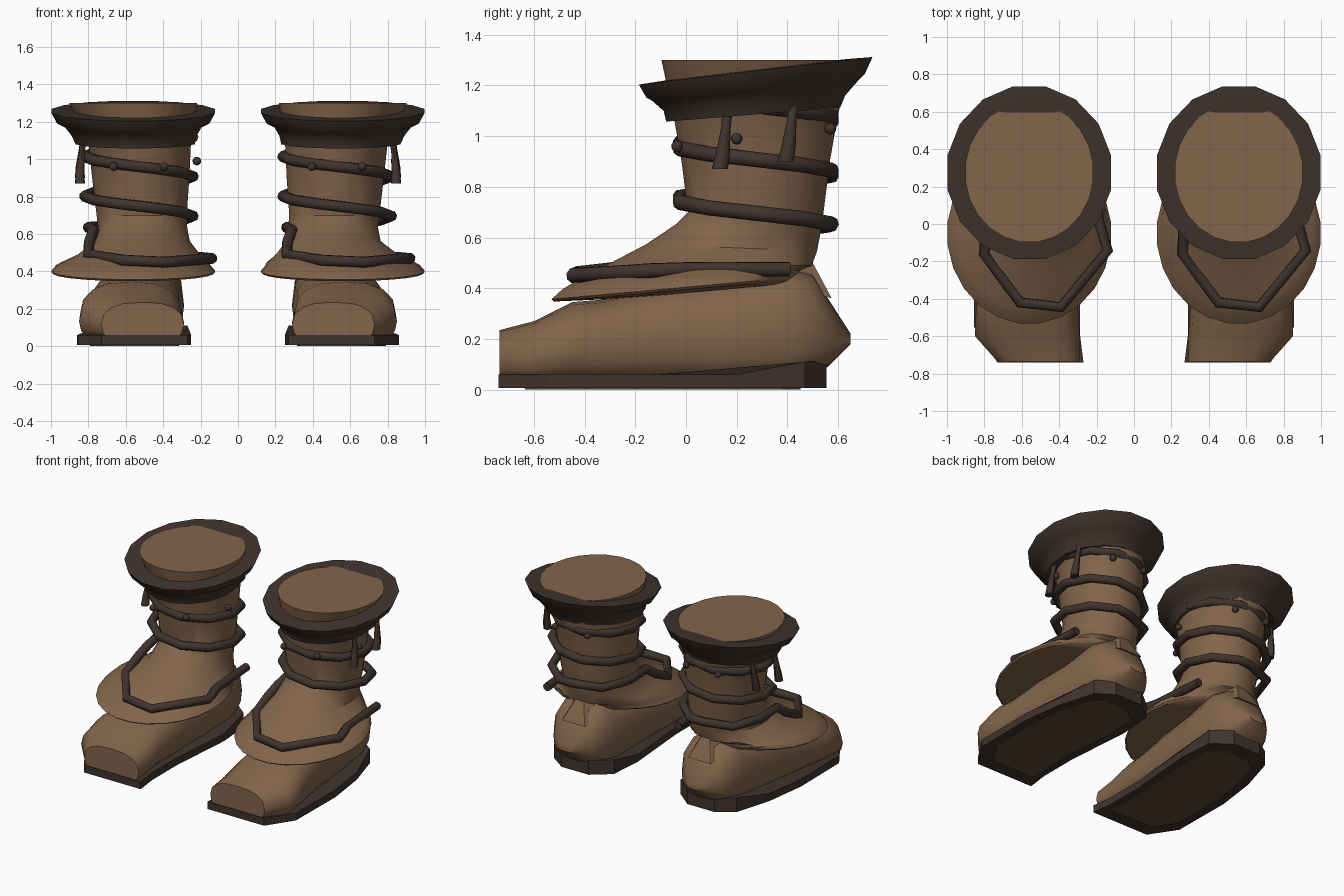
import bpy, bmesh, math
from mathutils import Vector

if "Cube" in bpy.data.objects:
    bpy.data.objects.remove(bpy.data.objects["Cube"])


def material(name, rgb):
    m = bpy.data.materials.new(name)
    m.diffuse_color = (*rgb, 1)
    m.use_nodes = True
    m.node_tree.nodes["Principled BSDF"].inputs["Base Color"].default_value = m.diffuse_color
    return m


LEATHER = material("brown_leather", (0.225, 0.130, 0.070))
DARK = material("dark_leather", (0.052, 0.034, 0.027))
UNDER = material("sole_brown", (0.10, 0.065, 0.035))


def finish(name, bm, mat, angle=35):
    bmesh.ops.recalc_face_normals(bm, faces=bm.faces)
    me = bpy.data.meshes.new(name)
    bm.to_mesh(me)
    bm.free()
    ob = bpy.data.objects.new(name, me)
    bpy.context.collection.objects.link(ob)
    me.materials.clear()
    me.materials.append(mat)
    bpy.ops.object.select_all(action='DESELECT')
    ob.select_set(True)
    bpy.context.view_layer.objects.active = ob
    if angle:
        bpy.ops.object.shade_smooth_by_angle(angle=math.radians(angle))
    return ob


def loft(name, rings, mat, s, angle=35):
    """Skin a list of point rings, cap both ends, mirror by s."""
    bm = bmesh.new()
    vr = [[bm.verts.new((s * x, y, z)) for x, y, z in r] for r in rings]
    n = len(vr[0])
    for a, b in zip(vr, vr[1:]):
        for i in range(n):
            bm.faces.new((a[i], a[(i + 1) % n], b[(i + 1) % n], b[i]))
    bm.faces.new(vr[0])
    bm.faces.new(vr[-1])
    return finish(name, bm, mat, angle)


def oval(cx, cy, z, rx, ry, slope=0, n=24):
    """Oval ring lying flat, tilted upward toward the back by slope."""
    out = []
    for i in range(n):
        a = math.tau * (i + 0.5) / n
        y = ry * math.sin(a)
        out.append((cx + rx * math.cos(a), cy + y, z + slope * y))
    return out


def foot_ring(y, x0, x1, z0, z1, n=16):
    """Rounded upright cross-section of the foot, fuller near the bottom."""
    out = []
    for i in range(n):
        a = math.tau * i / n
        c, d = math.cos(a), math.sin(a)
        p = 0.8 if d > 0 else 0.55
        x = math.copysign(abs(c) ** p, c)
        h = math.copysign(abs(d) ** 0.8, d)
        zc = z0 + (z1 - z0) * 0.45
        z = zc + h * ((z1 - zc) if h > 0 else (zc - z0))
        out.append(((x0 + x1) / 2 + x * (x1 - x0) / 2, y, z))
    return out


def cord(name, pts, radius, mat):
    cu = bpy.data.curves.new(name, 'CURVE')
    cu.dimensions = '3D'
    cu.bevel_depth = radius
    cu.bevel_resolution = 2
    cu.use_fill_caps = True
    sp = cu.splines.new('POLY')
    sp.points.add(len(pts) - 1)
    for p, co in zip(sp.points, pts):
        p.co = (*co, 1)
    tmp = bpy.data.objects.new(name + "_path", cu)
    bpy.context.collection.objects.link(tmp)
    bpy.context.view_layer.update()
    me = bpy.data.meshes.new_from_object(tmp.evaluated_get(bpy.context.evaluated_depsgraph_get()))
    bpy.data.objects.remove(tmp)
    bm = bmesh.new()
    bm.from_mesh(me)
    finish(name, bm, mat, 50)


SOLE = [(.27, -.74), (.73, -.74), (.855, -.55), (.86, -.1), (.82, .2), (.74, .47),
        (.62, .555), (.40, .555), (.27, .45), (.25, .2), (.29, -.3), (.29, -.58)]


def boot(side, s):
    # sole: raised at the heel, with an inner plate underneath
    rim = [(x, y, 0.06 + 0.05 * min(1, max(0, (y - .22) / .22))) for x, y in SOLE]
    loft(side + "_sole", [[(x, y, .006) for x, y in SOLE], rim], DARK, s, 30)
    plate = [(.55 + (x - .55) * .78, -.09 + (y + .09) * .84) for x, y in SOLE]
    loft(side + "_sole_plate", [[(x, y, z) for x, y in plate] for z in (0, .007)], UNDER, s, 0)

    # foot: toe to heel
    sections = [(-.735, .29, .73, .02, .235), (-.6, .29, .85, .02, .27), (-.45, .30, .845, .02, .345),
                (-.33, .30, .82, .02, .355), (-.1, .30, .79, .02, .41), (.15, .29, .77, .02, .43),
                (.4, .29, .75, .02, .49), (.5, .32, .72, .06, .46), (.56, .36, .68, .09, .36),
                (.65, .46, .58, .18, .22)]
    loft(side + "_foot", [foot_ring(*q) for q in sections], LEATHER, s, 40)

    # pointed heel tab
    loft(side + "_heel_tab", [
        [(.38, .44, .40), (.64, .44, .40), (.60, .575, .36), (.42, .575, .36)],
        [(.50, .46, .57), (.52, .46, .57), (.52, .468, .56), (.50, .468, .56)]], LEATHER, s, 0)

    # shaft flaring down into the instep flap
    loft(side + "_shaft_and_flap", [
        oval(.56, .275, 1.30, .345, .375),
        oval(.54, .275, 1.16, .30, .345),
        oval(.525, .275, 1.07, .275, .325),
        oval(.52, .275, .90, .262, .295),
        oval(.515, .275, .70, .243, .27),
        oval(.51, .245, .635, .24, .288, -.06),
        oval(.51, .18, .56, .255, .34, -.04),
        oval(.53, .09, .49, .33, .41, .0),
        oval(.55, .0, .445, .40, .455, .06),
        oval(.56, -.02, .43, .415, .47, .07, 24),
        oval(.56, -.05, .40, .44, .485, .09),
        oval(.56, -.05, .39, .43, .475, .09),
        oval(.52, .1, .39, .22, .33, .09)], LEATHER, s, 35)

    # tilted flaring cuff
    loft(side + "_cuff", [
        oval(.55, .275, 1.10, .27, .31, .08, 16),
        oval(.55, .265, 1.085, .325, .35, .08, 16),
        oval(.555, .27, 1.13, .34, .365, .085, 16),
        oval(.56, .27, 1.175, .37, .41, .09, 16),
        oval(.56, .275, 1.20, .415, .44, .11, 16),
        oval(.56, .275, 1.258, .446, .470, .118, 16),
        oval(.56, .275, 1.262, .33, .36, .118, 16)], DARK, s, 35)

    # cord wound down the shaft, ending in a loop over the instep
    cx = s * .53
    pts = []
    for i in range(23):
        a = math.tau * i / 10
        pts.append((cx + .29 * math.cos(a), .275 + .315 * math.sin(a), 1.12 - .0212 * i))
    tail = [(0, .57, .65), (-.2, .5, .64), (-.27, .28, .635), (-.24, .05, .62), (-.265, -.03, .56),
            (-.27, -.16, .49), (-.08, -.42, .46), (.14, -.445, .45), (.39, -.14, .47),
            (.34, .02, .475), (.31, .41, .475)]
    cord(side + "_wound_cord", pts + [(cx + x, y, z) for x, y, z in tail], .03, DARK)

    # round studs
    studs = [(-.135, -.035, .96), (.135, -.035, .96), (.31, .2, .99), (.13, .57, 1.03), (-.13, .57, 1.03)]
    for i, (x, y, z) in enumerate(studs):
        bm = bmesh.new()
        bmesh.ops.create_uvsphere(bm, u_segments=12, v_segments=8, radius=.023)
        bmesh.ops.translate(bm, verts=bm.verts, vec=Vector((cx + x, y, z)))
        finish(f"{side}_stud_{i + 1}", bm, DARK, 50)

    # hanging tassels on the outer side
    for i, (y, z) in enumerate([(.145, .87), (.405, .90)]):
        loft(f"{side}_tassel_{i + 1}", [
            oval(.845, y - .012, z, .028, .032, 0, 10),
            oval(.845, y, z + .06, .024, .028, 0, 10),
            oval(.835, y + .012, z + .16, .016, .019, 0, 10),
            oval(.825, y + .02, z + .24, .018, .02, 0, 10)], DARK, s, 40)


boot("left", -1)
boot("right", 1)
